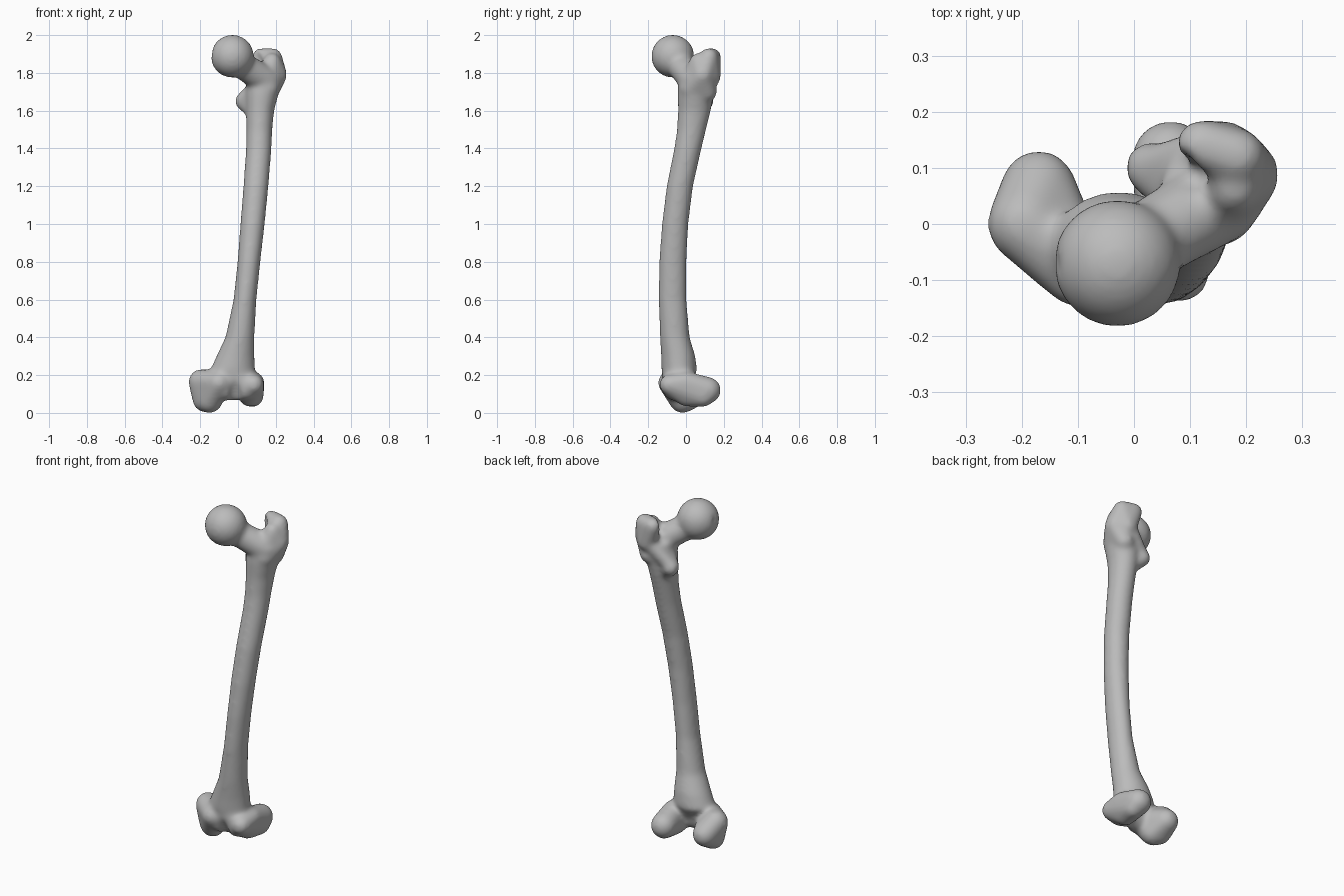
import bpy, bmesh, math
from mathutils import Matrix

if "Cube" in bpy.data.objects:
    bpy.data.objects.remove(bpy.data.objects["Cube"], do_unlink=True)

SWELL = 0.005  # makes up for the shrinkage of the final smoothing


def add_hull(target, spheres, grow=SWELL):
    """Rounded solid stretched around spheres given as (x, y, z, radius)."""
    bm = bmesh.new()
    for x, y, z, r in spheres:
        bmesh.ops.create_icosphere(bm, subdivisions=3, radius=r + grow,
                                   matrix=Matrix.Translation((x, y, z)))
    if len(spheres) > 1:
        bmesh.ops.delete(bm, geom=bm.edges[:] + bm.faces[:], context='EDGES_FACES')
        bmesh.ops.convex_hull(bm, input=bm.verts[:])
        loose = [v for v in bm.verts if not v.link_faces]
        bmesh.ops.delete(bm, geom=loose, context='VERTS')
    bmesh.ops.recalc_face_normals(bm, faces=bm.faces[:])
    part = bpy.data.meshes.new("part")
    bm.to_mesh(part)
    bm.free()
    target.from_mesh(part)
    bpy.data.meshes.remove(part)


def add_shaft(target, sections, sides=32):
    """Loft of ellipses given as (z, left, right, front, back) limits."""
    rings = []
    for z, x0, x1, y0, y1 in sections:
        ring = []
        for i in range(sides):
            a = 2 * math.pi * i / sides
            ring.append(target.verts.new(((x0 + x1) / 2 + (x1 - x0) / 2 * math.cos(a),
                                          (y0 + y1) / 2 + (y1 - y0) / 2 * math.sin(a), z)))
        rings.append(ring)
    for low, high in zip(rings, rings[1:]):
        for i in range(sides):
            j = (i + 1) % sides
            target.faces.new((low[i], low[j], high[j], high[i]))
    target.faces.new(rings[0][::-1])
    target.faces.new(rings[-1])


def make_object(name, bm):
    mesh = bpy.data.meshes.new(name)
    bm.to_mesh(mesh)
    bm.free()
    obj = bpy.data.objects.new(name, mesh)
    bpy.context.collection.objects.link(obj)
    return obj


bone = bmesh.new()

# Bowed shaft, flaring at both ends
add_shaft(bone, [
    (0.14, -0.08, 0.07, -0.11, 0.01), (0.22, -0.15, 0.09, -0.13, 0.06),
    (0.30, -0.115, 0.088, -0.132, 0.05), (0.40, -0.067, 0.087, -0.138, 0.02),
    (0.60, -0.024, 0.098, -0.146, 0.003), (0.80, -0.003, 0.119, -0.143, 0.003),
    (1.00, 0.012, 0.142, -0.128, 0.013), (1.20, 0.028, 0.162, -0.103, 0.038),
    (1.40, 0.042, 0.178, -0.063, 0.083), (1.50, 0.044, 0.182, -0.048, 0.107),
    (1.60, 0.042, 0.192, -0.043, 0.132), (1.70, 0.038, 0.218, -0.045, 0.15),
    (1.78, 0.05, 0.235, -0.035, 0.15)])

# Ball head and neck
add_hull(bone, [(-0.03, -0.07, 1.888, 0.11)])
add_hull(bone, [(-0.01, -0.05, 1.86, 0.065), (0.13, 0.03, 1.77, 0.072)])

# Greater trochanter: outer bump and hooked top
add_hull(bone, [(0.21, 0.085, 1.79, 0.046), (0.15, 0.03, 1.72, 0.065),
                (0.16, 0.11, 1.70, 0.05), (0.18, 0.065, 1.86, 0.042)])
add_hull(bone, [(0.12, 0.14, 1.885, 0.042), (0.185, 0.12, 1.882, 0.045),
                (0.21, 0.09, 1.79, 0.046), (0.16, 0.13, 1.78, 0.05)])

# Lesser trochanter and the crest leading to it
add_hull(bone, [(0.03, 0.1, 1.65, 0.043), (0.09, 0.06, 1.60, 0.045),
                (0.09, 0.06, 1.69, 0.05)])
add_hull(bone, [(0.03, 0.1, 1.66, 0.035), (0.14, 0.13, 1.77, 0.04)])

# Inner condyle
add_hull(bone, [(-0.10, -0.09, 0.16, 0.055), (-0.195, 0.0, 0.165, 0.063),
                (-0.15, -0.02, 0.067, 0.064), (-0.18, 0.0, 0.065, 0.055),
                (-0.17, 0.065, 0.11, 0.063)])

# Outer condyle
add_hull(bone, [(0.08, -0.085, 0.15, 0.052), (0.08, 0.0, 0.16, 0.055),
                (0.06, 0.0, 0.09, 0.052), (0.065, 0.115, 0.12, 0.066),
                (0.08, 0.09, 0.085, 0.05)])

# Bridge between the condyles
add_hull(bone, [(-0.07, -0.06, 0.13, 0.06), (0.05, -0.06, 0.13, 0.06),
                (-0.02, -0.05, 0.22, 0.07)])

thigh_bone = make_object("thigh_bone", bone)

# Hollows: head pit, trochanter pit, kneecap groove
hollows = bmesh.new()
add_hull(hollows, [(-0.152, -0.07, 1.912, 0.025)], 0)
add_hull(hollows, [(0.07, 0.1, 1.91, 0.035), (0.11, 0.085, 1.85, 0.028)], 0)
add_hull(hollows, [(-0.015, -0.16, 0.16, 0.04), (-0.015, -0.14, 0.07, 0.04),
                   (-0.015, -0.08, 0.025, 0.035)], 0)
cutter = make_object("hollow_cutter", hollows)
cutter.hide_render = True
cutter.hide_viewport = True
cutter.display_type = 'WIRE'


def fuse():
    mod = thigh_bone.modifiers.new("Fuse", 'REMESH')
    mod.mode = 'VOXEL'
    mod.voxel_size = 0.009
    mod.use_smooth_shade = True


# Fuse the parts, carve the hollows, fuse again and soften
fuse()
carve = thigh_bone.modifiers.new("Carve", 'BOOLEAN')
carve.operation = 'DIFFERENCE'
carve.solver = 'EXACT'
carve.object = cutter
fuse()
soften = thigh_bone.modifiers.new("Soften", 'SMOOTH')
soften.factor = 0.5
soften.iterations = 26

# Single plain grey
grey = bpy.data.materials.new("bone_grey")
grey.use_nodes = True
colour = (0.5, 0.5, 0.5, 1.0)
grey.diffuse_color = colour
grey.node_tree.nodes["Principled BSDF"].inputs["Base Color"].default_value = colour
thigh_bone.data.materials.append(grey)
for face in thigh_bone.data.polygons:
    face.use_smooth = True
